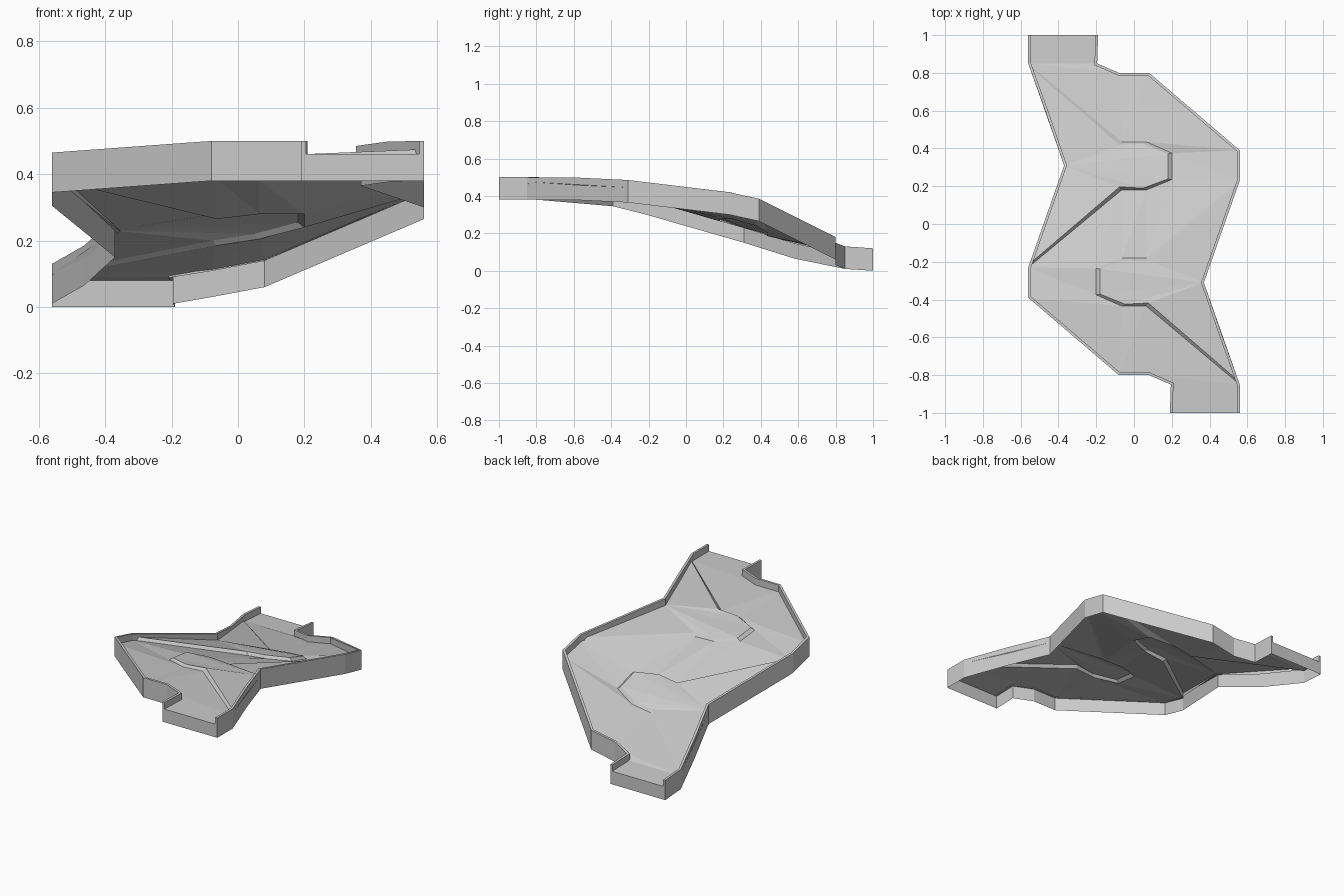
import bpy
from mathutils import Vector

if "Cube" in bpy.data.objects:
    bpy.data.objects.remove(bpy.data.objects["Cube"])

FLOOR, TOP, WIDTH = 0.08, 0.12, 0.014   # heights above skirt base, wall thickness
STEP, BEVEL = 0.015, 0.02               # raised islands beside the lane

# half outline: x, y, base height, base height of the point turned by 180 degrees
OUTLINE = {
    "A": (0.19, -1.0, 0.38, 0.0), "B": (0.56, -1.0, 0.38, 0.0),
    "C": (0.56, -0.85, 0.38, 0.01), "M": (0.463, -0.58, 0.378, 0.065),
    "D": (0.37, -0.31, 0.365, 0.15), "E": (0.56, 0.23, 0.30, 0.305),
    "F": (0.56, 0.39, 0.265, 0.345), "G": (0.08, 0.80, 0.06, 0.38),
    "H": (-0.08, 0.80, 0.03, 0.38), "I": (-0.195, 0.85, 0.01, 0.38)}
# inner lane edge: x, y, lane height, lane height of the turned point
INNER = {
    "a": (0.065, -0.435, 0.44, 0.185), "b": (-0.065, -0.435, 0.43, 0.205),
    "c": (-0.2, -0.375, 0.415, 0.24), "d": (-0.2, -0.235, 0.40, 0.28),
    "e": (-0.065, -0.18, 0.385, 0.28), "f": (0.065, -0.18, 0.38, 0.265)}


def base(name, turn):
    x, y, z1, z2 = OUTLINE[name]
    return Vector((-x, -y, z2)) if turn else Vector((x, y, z1))


def floor_pt(name, turn):
    if name in OUTLINE:
        return base(name, turn) + Vector((0, 0, FLOOR))
    x, y, z1, z2 = INNER[name]
    return Vector((-x, -y, z2)) if turn else Vector((x, y, z1))


def make(name, faces):
    """Build an object from faces given as coordinates, sharing equal points."""
    index, polys = {}, []
    for face in faces:
        polys.append([index.setdefault(tuple(round(c, 5) for c in p), len(index))
                      for p in face])
    mesh = bpy.data.meshes.new(name)
    mesh.from_pydata(list(index), [], polys)
    mesh.update()
    ob = bpy.data.objects.new(name, mesh)
    bpy.context.collection.objects.link(ob)
    return ob


def strip(first, second):
    return [(first[i], first[i + 1], second[i + 1], second[i])
            for i in range(len(first) - 1)]


def inset(pts, dist):
    """Mitred offset to the left of an open path."""
    out = []
    for i, p in enumerate(pts):
        norms = []
        for q, r in ((i - 1, i), (i, i + 1)):
            if q >= 0 and r < len(pts):
                d = (pts[r] - pts[q]).to_2d().normalized()
                norms.append(Vector((-d.y, d.x)))
        n = sum(norms, Vector((0, 0))).normalized()
        n *= dist / n.dot(norms[0])
        out.append(p + n.to_3d())
    return out


def raised(pts, dz):
    return [p + Vector((0, 0, dz)) for p in pts]


# S-shaped lane: left and right edges paired as cross sections
left = [("A", 0), ("I", 1), ("H", 1), ("G", 1), ("F", 1), ("E", 1),
        ("f", 1), ("e", 1), ("d", 1), ("c", 1), ("b", 1), ("a", 1), ("C", 1), ("B", 1)]
right = [("B", 0), ("C", 0), ("a", 0), ("b", 0), ("c", 0), ("d", 0),
         ("e", 0), ("f", 0), ("E", 0), ("F", 0), ("G", 0), ("H", 0), ("I", 0), ("A", 1)]
lane = []
for r0, r1, l1, l0 in strip([floor_pt(*p) for p in right], [floor_pt(*p) for p in left]):
    lane += [(r0, r1, l1), (r0, l1, l0)]
make("lane_floor", lane)

for turn, label in ((0, "upper"), (1, "lower")):
    # raised island inside each bend, with a sloped step around it
    edge = [floor_pt(n, turn) for n in "CabcdefE"]
    hub = floor_pt("D", turn)
    centre = Vector((0.15, -0.3, 0)) * (-1 if turn else 1)
    crest = []
    for i, p in enumerate(edge):
        goal = hub if i in (0, len(edge) - 1) else centre
        d = (goal - p).to_2d().normalized() * BEVEL
        crest.append(p + Vector((d.x, d.y, STEP)))
    mid = floor_pt("M", turn)
    fan = [(hub, crest[i + 1], crest[i]) for i in range(len(crest) - 1)]
    fan.append((mid, hub, crest[0]))
    make(label + "_island", strip(crest, edge) + fan)

    # side wall: outer skirt, rim and inner face, closed at both ends
    path = [base(n, turn) for n in "BCMDEFGHI"] + [base("A", 1 - turn)]
    inner = inset(path, WIDTH)
    top_o, top_i = raised(path, TOP), raised(inner, TOP)
    low_o, low_i = raised(path, FLOOR), raised(inner, FLOOR - 0.002)
    faces = strip(path, low_o) + strip(low_o, top_o) + strip(top_o, top_i)
    faces += strip(top_i, low_i)
    faces += [(low_o[0], top_o[0], top_i[0], low_i[0]),
              (low_o[-1], low_i[-1], top_i[-1], top_o[-1])]
    make(label + "_side_wall", faces)

    # open end: skirt only, up to floor level
    end = [base("A", turn), base("B", turn)]
    make(label + "_end_skirt", strip(end, raised(end, FLOOR)))
